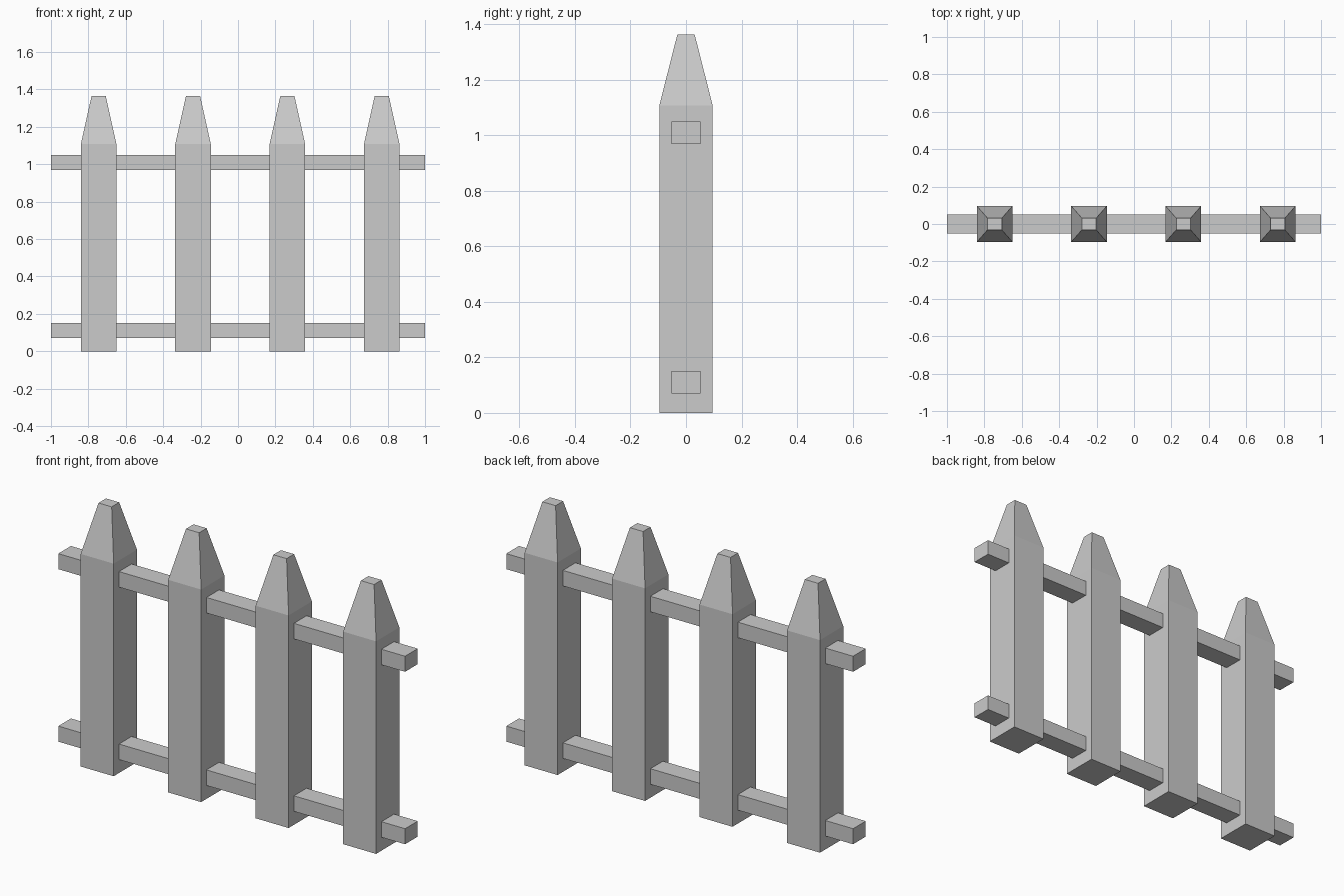
import bpy, bmesh

if "Cube" in bpy.data.objects:
    bpy.data.objects.remove(bpy.data.objects["Cube"])


def loft(name, x, sections):
    """Rectangular sections (half_x, half_y, z) joined into a closed solid."""
    bm = bmesh.new()
    rings = [[bm.verts.new((sx * hx, sy * hy, z))
              for sx, sy in ((-1, -1), (1, -1), (1, 1), (-1, 1))]
             for hx, hy, z in sections]
    bm.faces.new(rings[0][::-1])
    bm.faces.new(rings[-1])
    for a, b in zip(rings, rings[1:]):
        for i in range(4):
            j = (i + 1) % 4
            bm.faces.new((a[i], a[j], b[j], b[i]))
    mesh = bpy.data.meshes.new(name)
    bm.to_mesh(mesh)
    bm.free()
    obj = bpy.data.objects.new(name, mesh)
    obj.location.x = x
    bpy.context.collection.objects.link(obj)


# Four evenly spaced pickets with tapered, blunt tips
for i in range(4):
    loft(f"picket_{i + 1}", -0.745 + i * 0.5045,
         [(0.095, 0.096, 0), (0.095, 0.096, 1.108), (0.038, 0.031, 1.364)])

# Two full-length rails running through the pickets
for name, z in (("lower_rail", 0.07), ("upper_rail", 0.969)):
    loft(name, 0, [(1.0, 0.052, z), (1.0, 0.052, z + 0.081)])
